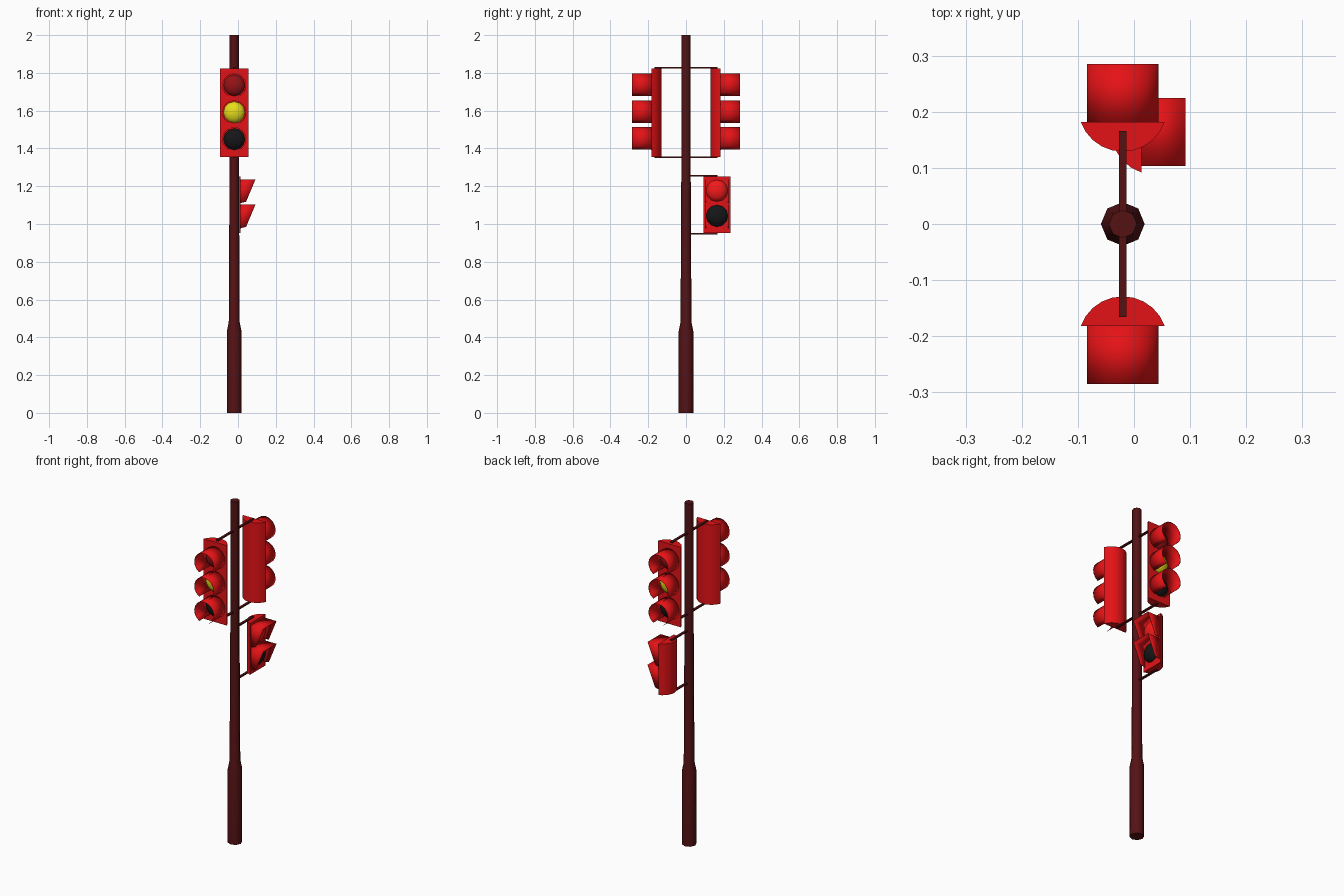
import bpy, math
from mathutils import Matrix

if "Cube" in bpy.data.objects:
    bpy.data.objects.remove(bpy.data.objects["Cube"])

POLE_X = -0.02


def material(name, rgb):
    m = bpy.data.materials.new(name)
    m.diffuse_color = (*rgb, 1)
    m.use_nodes = True
    m.node_tree.nodes["Principled BSDF"].inputs["Base Color"].default_value = m.diffuse_color
    return m


RED = material("red_paint", (0.78, 0.006, 0.008))
MAROON = material("maroon_paint", (0.09, 0.006, 0.007))
DARK_RED = material("unlit_red", (0.3, 0.006, 0.008))
YELLOW = material("yellow_lens", (0.8, 0.72, 0.01))
BLACK = material("black_lens", (0.008, 0.008, 0.009))
BRIGHT_RED = material("lit_red", (0.9, 0.01, 0.01))


def build(name, verts, faces, mat, matrix=Matrix(), thickness=0):
    me = bpy.data.meshes.new(name)
    me.from_pydata(verts, [], faces)
    ob = bpy.data.objects.new(name, me)
    bpy.context.collection.objects.link(ob)
    me.materials.append(mat)
    ob.matrix_world = matrix
    bpy.ops.object.select_all(action='DESELECT')
    ob.select_set(True)
    bpy.context.view_layer.objects.active = ob
    bpy.ops.object.mode_set(mode='EDIT')
    bpy.ops.mesh.select_all(action='SELECT')
    bpy.ops.mesh.normals_make_consistent(inside=False)
    bpy.ops.object.mode_set(mode='OBJECT')
    bpy.ops.object.shade_smooth_by_angle(angle=math.radians(46))
    if thickness:
        s = ob.modifiers.new("thickness", 'SOLIDIFY')
        s.thickness = thickness
        s.offset = 0
    return ob


def grid_faces(rows, n, closed):
    return [(r * n + i, r * n + (i + 1) % n, (r + 1) * n + (i + 1) % n, (r + 1) * n + i)
            for r in range(rows - 1) for i in range(n if closed else n - 1)]


def lathe(name, profile, n, mat, matrix, caps):
    """Revolve (radius, height) pairs around local z."""
    verts = [(r * math.cos(2 * math.pi * i / n), r * math.sin(2 * math.pi * i / n), z)
             for r, z in profile for i in range(n)]
    faces = grid_faces(len(profile), n, True)
    for row in caps:
        faces.append(tuple(range(row * n, row * n + n)))
    return build(name, verts, faces, mat, matrix)


def housing(name, half, sag, z0, z1, matrix):
    """Flat front at y = 0, circular-arc back bulging to y = sag."""
    r = (half * half + sag * sag) / (2 * sag)
    a = math.asin(half / r)
    n = 11
    arc = [(r * math.sin(t), sag - r + r * math.cos(t))
           for t in (-a + 2 * a * i / (n - 1) for i in range(n))]
    verts = [(x, y, z) for z in (z0, z1) for x, y in arc]
    faces = grid_faces(2, n, True) + [tuple(range(n)), tuple(range(n, 2 * n))]
    build(name, verts, faces, RED, matrix)


def lens(name, radius, z, mat, matrix):
    prof = [(radius * math.cos(t), 0.032 * math.sin(t))
            for t in (math.radians(d) for d in (0, 22, 45, 66, 84))]
    lathe(name, prof, 12, mat, matrix @ Matrix.Translation((0, 0, z))
          @ Matrix.Rotation(math.pi / 2, 4, 'X'), [4])


def round_visor(name, z, matrix):
    """Tube with a gap along its underside."""
    gap, n, r = math.radians(30), 15, 0.063
    angles = [-math.pi / 2 + gap + (2 * math.pi - 2 * gap) * i / (n - 1) for i in range(n)]
    verts = [(r * math.cos(t), y, z + r * math.sin(t)) for y in (0, -0.103) for t in angles]
    build(name, verts, grid_faces(2, n, False), RED, matrix, 0.002)


def box_visor(name, z, matrix):
    """Square hood with slanted sides and an open underside."""
    side = [(0, 0.06), (-0.079, 0.06), (-0.03, -0.058), (0, -0.066)]
    verts = [(x, y, z + dz) for x in (-0.06, 0.06) for y, dz in side]
    build(name, verts, [(0, 1, 2, 3), (7, 6, 5, 4), (0, 4, 5, 1)], RED, matrix, 0.002)


def bracket(name, y0, y1, z):
    w, h = 0.007, 0.0035
    verts = [(POLE_X + x, y, z + dz) for y in (y0, y1)
             for x, dz in ((-w, -h), (w, -h), (w, h), (-w, h))]
    build(name, verts, grid_faces(2, 4, True) + [(0, 1, 2, 3), (4, 5, 6, 7)], MAROON)


# Pole with thicker base
lathe("pole", [(0.039, 0), (0.039, 0.43), (0.029, 0.48), (0.025, 1.25), (0.025, 2.0)], 8,
      MAROON, Matrix.Translation((POLE_X, 0, 0)), [0, 4])

# Vehicle signal heads, front and back
for label, turn in (("front", 0), ("back", math.pi)):
    y = -0.182 * math.cos(turn)
    m = Matrix.Translation((POLE_X, y, 0)) @ Matrix.Rotation(turn, 4, 'Z')
    housing(label + "_signal_housing", 0.075, 0.053, 1.356, 1.824, m)
    for part, z, mat in (("top", 1.734, DARK_RED), ("middle", 1.591, YELLOW), ("bottom", 1.449, BLACK)):
        lens(f"{label}_{part}_lens", 0.057, z, mat, m)
        round_visor(f"{label}_{part}_visor", z, m)

# Pedestrian signal facing right
m = Matrix.Translation((0.013, 0.164, 0)) @ Matrix.Rotation(math.pi / 2, 4, 'Z')
housing("crossing_signal_housing", 0.072, 0.053, 0.952, 1.252, m)
for part, z, mat in (("upper", 1.176, BRIGHT_RED), ("lower", 1.043, BLACK)):
    lens(f"crossing_{part}_lens", 0.058, z, mat, m)
    box_visor(f"crossing_{part}_visor", z, m)

# Thin bars holding the heads to the pole
for part, z in (("upper", 1.827), ("lower", 1.353)):
    bracket(f"signal_{part}_bracket", -0.166, 0.166, z)
for part, z in (("upper", 1.255), ("lower", 0.949)):
    bracket(f"crossing_{part}_bracket", 0, 0.166, z)
